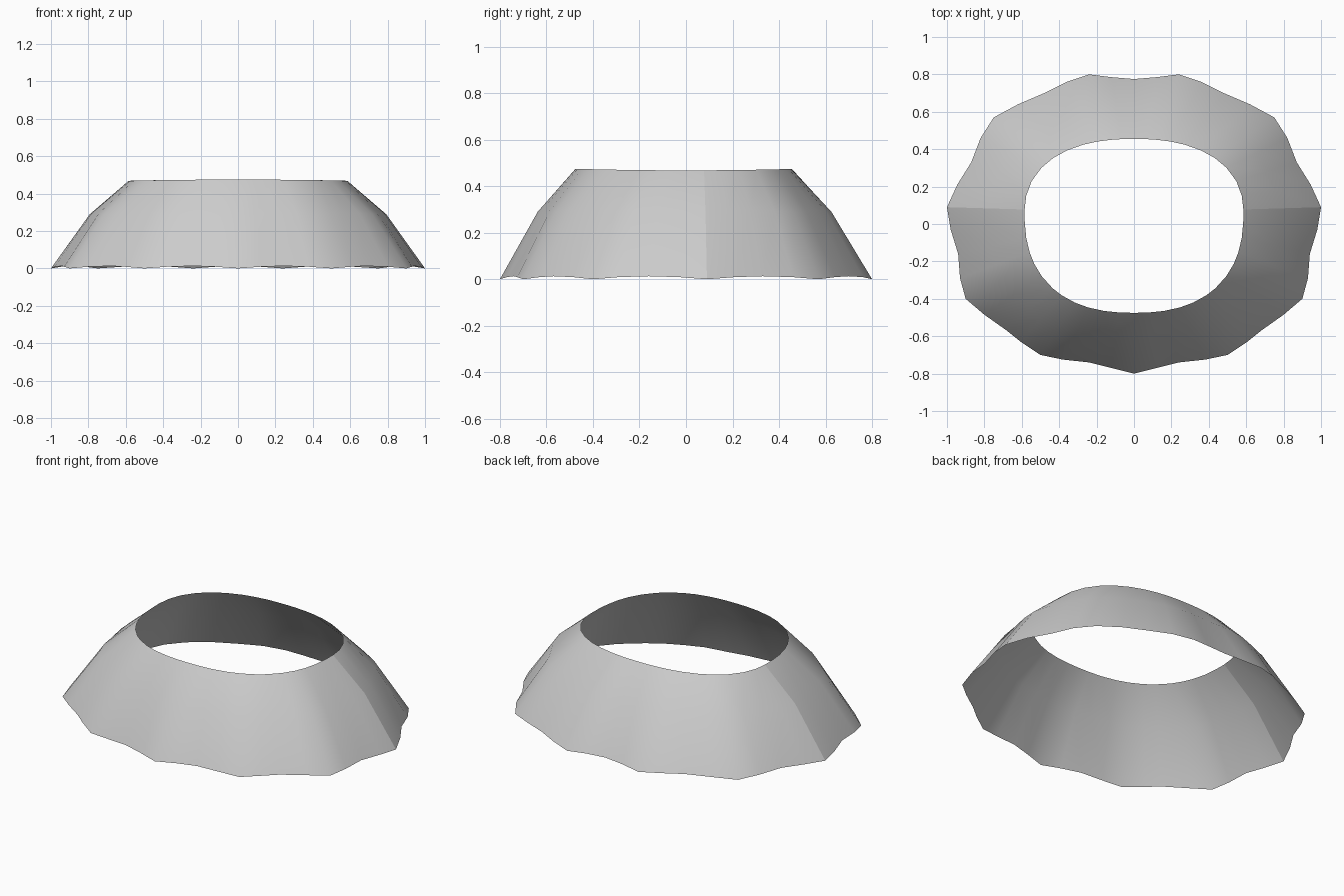
import bpy
import bmesh
import math

cube = bpy.data.objects.get("Cube")
if cube:
    bpy.data.objects.remove(cube, do_unlink=True)

# Half of the scalloped hem, front centre to back centre, four steps per scallop
HEM = [(0, -.80), (.12, -.77), (.24, -.74), (.38, -.725), (.50, -.70), (.605, -.63),
       (.68, -.57), (.80, -.485), (.90, -.40), (.93, -.29), (.94, -.16), (.98, -.03),
       (1, .09), (.945, .21), (.87, .33), (.82, .46), (.75, .57), (.62, .64),
       (.48, .70), (.36, .76), (.24, .80), (.12, .785), (0, .775)]
SIDE = 12          # index of the side crease
CENTRE_Y = .06


def rim_point(x, y):
    """Point of the rounded upper opening in the direction of a hem point."""
    dy = y - CENTRE_Y
    depth, power = (.535, 2.4) if dy < 0 else (.395, 2.3)
    k = ((abs(x) / .585) ** power + (abs(dy) / depth) ** power) ** (-1 / power)
    return x * k, CENTRE_Y + dy * k


def column(i, sign):
    """Hem, waist and rim positions of one rib."""
    x, y = HEM[i]
    tx, ty = rim_point(x, y)
    lift = .013 * abs(math.sin(math.pi * i / 4))
    top = .468 + .03 * ty * ty
    return [(sign * x, y, lift),
            (sign * (x + tx) / 2, (y + ty) / 2, .29 + lift / 2),
            (sign * tx, ty, top)]


# Full loop, counter-clockwise, mirrored across x
last = len(HEM) - 1
loop = [(i, 1) for i in range(last + 1)] + [(i, -1) for i in range(last - 1, 0, -1)]

bm = bmesh.new()
ribs = [[bm.verts.new(p) for p in column(i, s)] for i, s in loop]
for n, a in enumerate(ribs):
    b = ribs[(n + 1) % len(ribs)]
    for r in range(2):
        bm.faces.new((a[r], b[r], b[r + 1], a[r + 1]))
for f in bm.faces:
    f.smooth = True

# Crisp seam down each side
for (i, s), rib in zip(loop, ribs):
    if i == SIDE:
        for r in range(2):
            bm.edges.get((rib[r], rib[r + 1])).smooth = False

mesh = bpy.data.meshes.new("flared_skirt")
bm.to_mesh(mesh)
bm.free()
skirt = bpy.data.objects.new("flared_skirt", mesh)
bpy.context.collection.objects.link(skirt)

# Plain light grey
grey = bpy.data.materials.new("light_grey")
grey.use_nodes = True
colour = (.6, .6, .6, 1)
grey.diffuse_color = colour
grey.node_tree.nodes["Principled BSDF"].inputs["Base Color"].default_value = colour
mesh.materials.append(grey)
